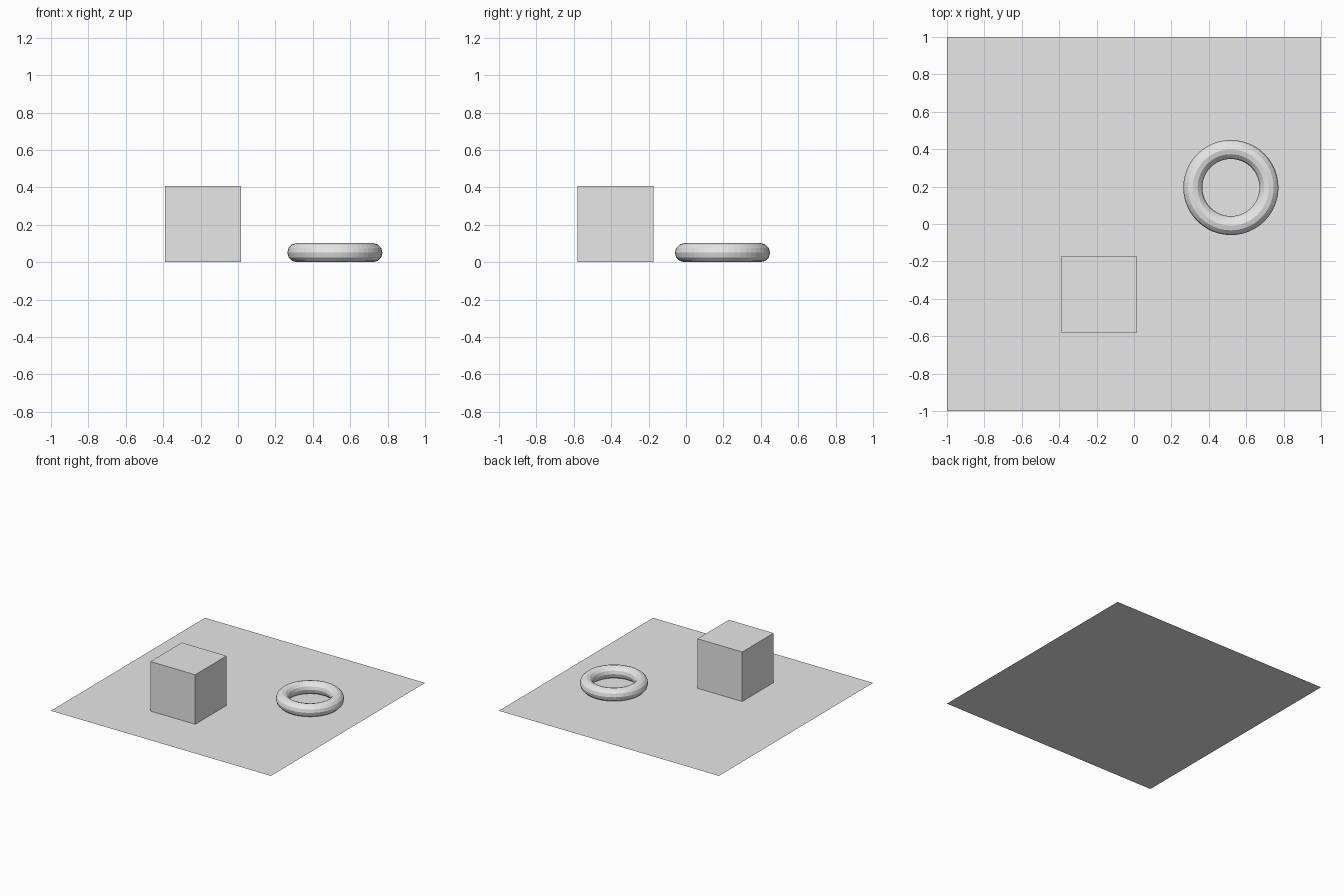
import bpy

# Remove the default object
default = bpy.data.objects.get("Cube")
if default:
    bpy.data.objects.remove(default, do_unlink=True)

UNIT = 0.2035  # half the block's edge and the ring's main radius

# Single neutral colour
grey = bpy.data.materials.new("light_grey")
grey.use_nodes = True
colour = (0.8, 0.8, 0.8, 1.0)
grey.diffuse_color = colour
grey.node_tree.nodes["Principled BSDF"].inputs["Base Color"].default_value = colour


def finish(name):
    """Name the newest object and give it the colour."""
    obj = bpy.context.object
    obj.name = name
    obj.data.materials.append(grey)
    return obj


# Ground sheet
bpy.ops.mesh.primitive_plane_add(size=2, location=(0, 0, 0))
finish("floor_sheet")

# Block standing on the sheet
bpy.ops.mesh.primitive_cube_add(size=2 * UNIT, location=(-0.187, -0.376, UNIT))
finish("block")

# Ring lying flat on the sheet
bpy.ops.mesh.primitive_torus_add(
    major_segments=48, minor_segments=12,
    major_radius=UNIT, minor_radius=UNIT / 4,
    location=(0.518, 0.195, UNIT / 4))
finish("ring")
